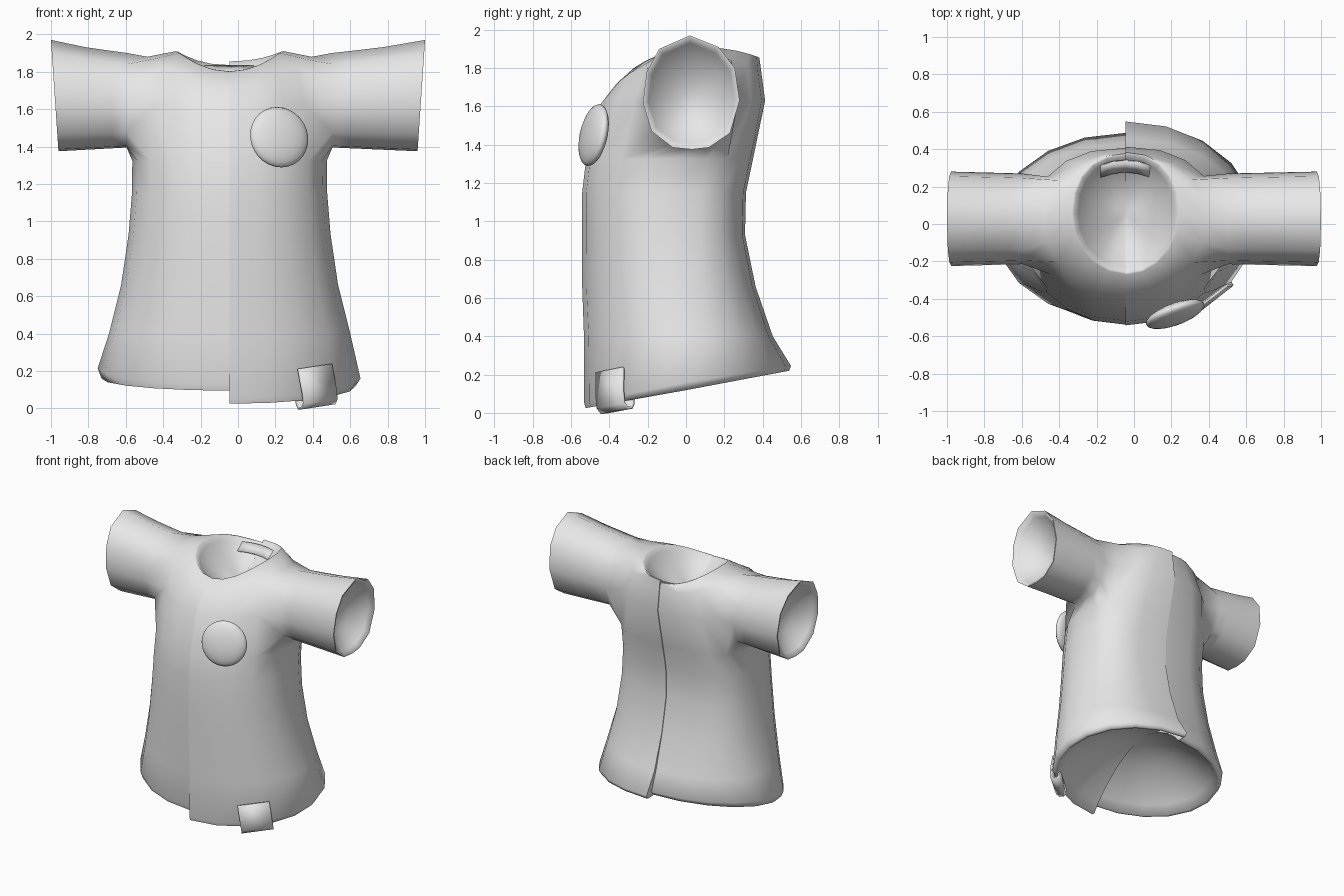
import bpy, bmesh, math
from mathutils import Vector, Matrix

if "Cube" in bpy.data.objects:
    bpy.data.objects.remove(bpy.data.objects["Cube"])

CX = -0.045          # centre line of the garment body
STEPS = 10           # segments per half ring
grey = bpy.data.materials.new("grey_cloth")
grey.diffuse_color = (0.8, 0.8, 0.8, 1)
grey.use_nodes = True
grey.node_tree.nodes["Principled BSDF"].inputs["Base Color"].default_value = grey.diffuse_color


def finish(name, bm, angle=60):
    mesh = bpy.data.meshes.new(name)
    bm.to_mesh(mesh)
    bm.free()
    ob = bpy.data.objects.new(name, mesh)
    bpy.context.collection.objects.link(ob)
    mesh.materials.append(grey)
    bpy.ops.object.select_all(action='DESELECT')
    ob.select_set(True)
    bpy.context.view_layer.objects.active = ob
    bpy.ops.object.shade_smooth_by_angle(angle=math.radians(angle))
    return ob


# Body rings: half width, front y, back y, front z, side z, back z, back roundness
hem = {1: (0.675, -0.522, 0.535, 0.025, 0.12, 0.22, 1),
       -1: (0.685, -0.515, 0.47, 0.095, 0.16, 0.225, 1)}
roll = {1: (0.70, -0.53, 0.545, 0.055, 0.16, 0.245, 1),
        -1: (0.705, -0.525, 0.49, 0.125, 0.215, 0.255, 1)}
flare = {1: (0.645, -0.53, 0.45, 0.38, 0.40, 0.40, 0.88),
         -1: (0.645, -0.53, 0.435, 0.38, 0.40, 0.40, 0.88)}
shared = [(0.58, -0.54, 0.36, 0.66, 0.66, 0.66, 0.76),
          (0.54, -0.54, 0.305, 0.93, 0.93, 0.93, 0.67),
          (0.522, -0.54, 0.31, 1.15, 1.15, 1.15, 0.66),
          (0.52, -0.52, 0.35, 1.32, 1.325, 1.34, 0.70),
          (0.50, -0.445, 0.41, 1.61, 1.62, 1.63, 0.85),
          (0.44, -0.36, 0.39, 1.72, 1.88, 1.78, 1)]
neck = {1: (0.288, -0.27, 0.38, 1.80, 1.91, 1.855, 0.88),
        -1: (0.288, -0.27, 0.38, 1.80, 1.91, 1.835, 0.88)}
LOW, MID, TOP = 6, 7, 8      # rings around the armhole

# Cuff outline (y, z), starting at the front underside
cuff = [(-0.18, 1.47), (-0.07, 1.385), (0.03, 1.375), (0.12, 1.385), (0.23, 1.46),
        (0.28, 1.63), (0.255, 1.80), (0.17, 1.91), (0.02, 1.97), (-0.14, 1.90),
        (-0.205, 1.78), (-0.225, 1.62)]


def ring_point(ring, side, i, power):
    w, yf, yb, zf, zs, zb, e = ring
    yf, yb = yf - 0.002 * side, yb + 0.003 * side    # right half overlaps the left
    a = math.pi * (i / STEPS - 0.5)
    s, c = math.sin(a), max(math.cos(a), 0)
    end = zf if s < 0 else zb
    z = zs + (end - zs) * abs(s) ** power
    if s > 0 and c > 1e-6:
        s, c = s ** e, c ** e
    return (CX + side * w * c, (yf + yb) / 2 + (yb - yf) / 2 * s, z)


def lining(bm, loop, direction, depth):
    """Rounded hollow closing an opening, with a thin lip."""
    n = len(loop)
    start = [v.co.copy() for v in loop]
    centre = sum(start, Vector()) / n
    for scale, part in ((0.965, 0.0), (0.88, 0.2), (0.70, 0.5), (0.45, 0.8), (0.2, 0.96)):
        new = [bm.verts.new(centre + (p - centre) * scale + direction * depth * part)
               for p in start]
        for j in range(n):
            bm.faces.new((loop[j], loop[(j + 1) % n], new[(j + 1) % n], new[j]))
        loop = new
    tip = bm.verts.new(centre + direction * depth)
    for j in range(n):
        bm.faces.new((loop[j], loop[(j + 1) % n], tip))


# Shirt: two body halves, with a sleeve drawn out of each armhole
bm = bmesh.new()
halves = {}
for side in (1, -1):
    rings = [hem[side], roll[side], flare[side]] + shared + [neck[side]]
    grid = [[bm.verts.new(ring_point(r, side, i, 1 if k < 2 else 2)) for i in range(STEPS + 1)]
            for k, r in enumerate(rings)]
    halves[side] = grid
    for k in range(len(grid) - 1):
        for i in range(STEPS):
            if k in (LOW, MID) and 3 <= i <= 6:
                continue
            bm.faces.new((grid[k][i], grid[k][i + 1], grid[k + 1][i + 1], grid[k + 1][i]))
    loop = [grid[LOW][i] for i in range(3, 8)] + [grid[MID][7]]
    loop += [grid[TOP][i] for i in range(7, 2, -1)] + [grid[MID][3]]
    for t in (0.0, 0.2, 0.55, 1.0):
        new = []
        for y, z in cuff:
            tilt = 0.04 * (z - 1.375) / 0.595
            x = (1 - t) * (0.55 + CX * side) + t * (0.96 + tilt)
            squeeze = 1 - 0.15 * (1 - t) ** 0.8
            new.append(bm.verts.new((side * x, 0.03 + (y - 0.03) * (0.96 + 0.04 * t),
                                     1.375 + 0.02 * (1 - t) + (z - 1.375) * squeeze)))
        for j in range(12):
            n = (j + 1) % 12
            bm.faces.new((loop[j], loop[n], new[n], new[j]))
        loop = new
    lining(bm, loop, Vector((-side, 0, 0)), 0.16)

# Front and back seams, then the hollows at the hem and neck
right, left = halves[1], halves[-1]
for k in range(len(right) - 1):
    for i in (0, STEPS):
        bm.faces.new((right[k][i], left[k][i], left[k + 1][i], right[k + 1][i]))
lining(bm, right[0] + left[0][::-1], Vector((0, 0, 1)), 0.28)
lining(bm, right[-1] + left[-1][::-1], Vector((0, 0, -1)), 0.18)
bmesh.ops.remove_doubles(bm, verts=bm.verts, dist=0.0005)
for v in [v for v in bm.verts if not v.link_faces]:
    bm.verts.remove(v)
bmesh.ops.recalc_face_normals(bm, faces=bm.faces)
finish("shirt", bm, 70)

# Round badge on the chest
bm = bmesh.new()
bmesh.ops.create_uvsphere(bm, u_segments=28, v_segments=12, radius=1)
turn = Vector((0.33, -0.90, 0.20)).to_track_quat('Z', 'Y').to_matrix().to_4x4()
bm.transform(Matrix.Translation((0.22, -0.482, 1.45)) @ turn
             @ Matrix.Diagonal((0.165, 0.165, 0.05, 1)))
finish("chest_badge", bm)


def strip(name, columns, thickness, angle=30):
    bm = bmesh.new()
    rows = [[bm.verts.new(p) for p in col] for col in columns]
    for a, b in zip(rows, rows[1:]):
        for i in range(len(a) - 1):
            bm.faces.new((a[i], b[i], b[i + 1], a[i + 1]))
    mod = finish(name, bm, angle).modifiers.new("thickness", 'SOLIDIFY')
    mod.thickness = thickness
    mod.offset = 0


# Folded tag wrapped round the hem: (outward distance, height) profile
fold = [(0.035, 0.225), (0.05, 0.10), (0.05, 0.04), (0.03, 0.015), (0.0, 0.015),
        (-0.012, 0.035), (-0.012, 0.09)]
along, out = Vector((0.79, 0.62, 0)), Vector((0.62, -0.79, 0))
base = Vector((0.40, -0.36, 0))
strip("hem_tag", [[base + along * (u + 0.14 * (0.12 - z)) + out * d
                   + Vector((0, 0, z + 0.12 * u)) for d, z in fold]
                  for u in (-0.112, 0.112)], 0.014)

# Label inside the back of the neck
strip("neck_label", [[(x, 0.34 - 1.5 * (x - CX) ** 2, 1.83),
                      (x, 0.278 - 1.5 * (x - CX) ** 2, 1.78)]
                     for x in (-0.18, -0.112, CX, 0.022, 0.09)], 0.008)
